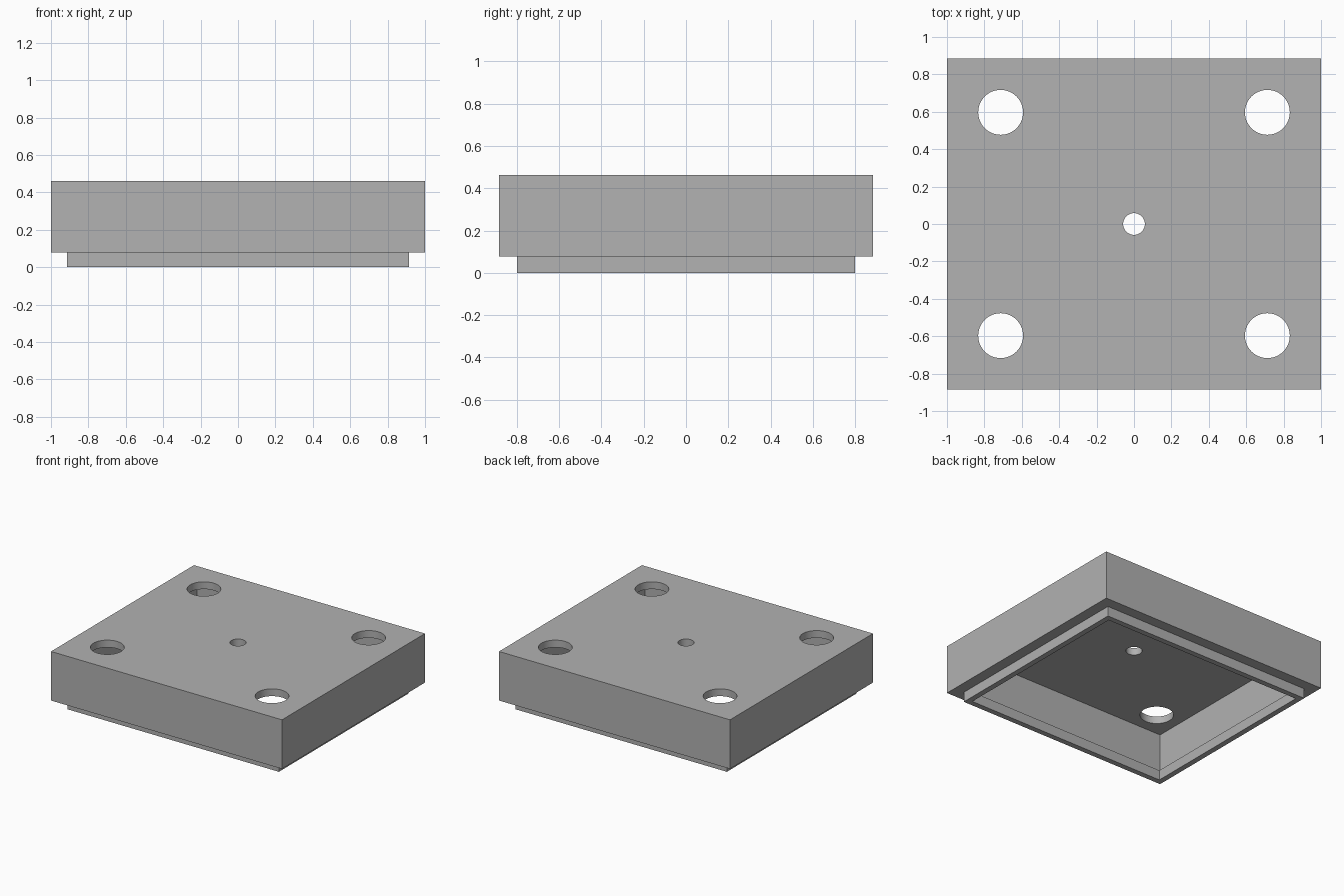
import bpy
import math

if "Cube" in bpy.data.objects:
    bpy.data.objects.remove(bpy.data.objects["Cube"], do_unlink=True)

# Half sizes and levels
BODY_X, BODY_Y = 1.0, 0.884
LIP_X, LIP_Y = 0.914, 0.80
LIP_WALL = 0.043
STEP, CEILING, TOP = 0.078, 0.405, 0.462

grey = bpy.data.materials.new("plain_grey")
grey.use_nodes = True
colour = (0.445, 0.445, 0.445, 1)
grey.diffuse_color = colour
grey.node_tree.nodes["Principled BSDF"].inputs["Base Color"].default_value = colour


def box(name, half_x, half_y, low, high):
    bpy.ops.mesh.primitive_cube_add(size=1, location=(0, 0, (low + high) / 2))
    obj = bpy.context.object
    obj.name = name
    obj.scale = (half_x * 2, half_y * 2, high - low)
    bpy.ops.object.transform_apply(location=True, scale=True)
    obj.data.materials.append(grey)
    return obj


def drill(x, y, radius):
    bpy.ops.mesh.primitive_cylinder_add(vertices=64, radius=radius, depth=0.3,
                                        location=(x, y, TOP))
    obj = bpy.context.object
    obj.name = "hole_cutter"
    obj.data.materials.append(grey)
    return obj


def cut(obj, cutter):
    mod = obj.modifiers.new("cut", 'BOOLEAN')
    mod.operation = 'DIFFERENCE'
    mod.solver = 'EXACT'
    mod.object = cutter
    bpy.context.view_layer.objects.active = obj
    bpy.ops.object.modifier_apply(modifier=mod.name)
    bpy.data.objects.remove(cutter, do_unlink=True)


# Hollow block, open underneath
body = box("lid_body", BODY_X, BODY_Y, STEP, TOP)
cut(body, box("cavity_cutter", LIP_X, LIP_Y, -0.2, CEILING))

# Thin rim hanging below, flush with the inside of the block's walls
lip = box("lower_lip", LIP_X, LIP_Y, 0, STEP)
cut(lip, box("lip_cutter", LIP_X - LIP_WALL, LIP_Y - LIP_WALL, -0.2, CEILING))

# Four corner holes and the small centre hole
for sx in (-1, 1):
    for sy in (-1, 1):
        cut(body, drill(sx * 0.713, sy * 0.597, 0.12))
cut(body, drill(0, 0, 0.058))

# Round hole walls, crisp edges
bpy.ops.object.select_all(action='DESELECT')
for obj in (body, lip):
    obj.select_set(True)
bpy.context.view_layer.objects.active = body
bpy.ops.object.shade_smooth_by_angle(angle=math.radians(30))
